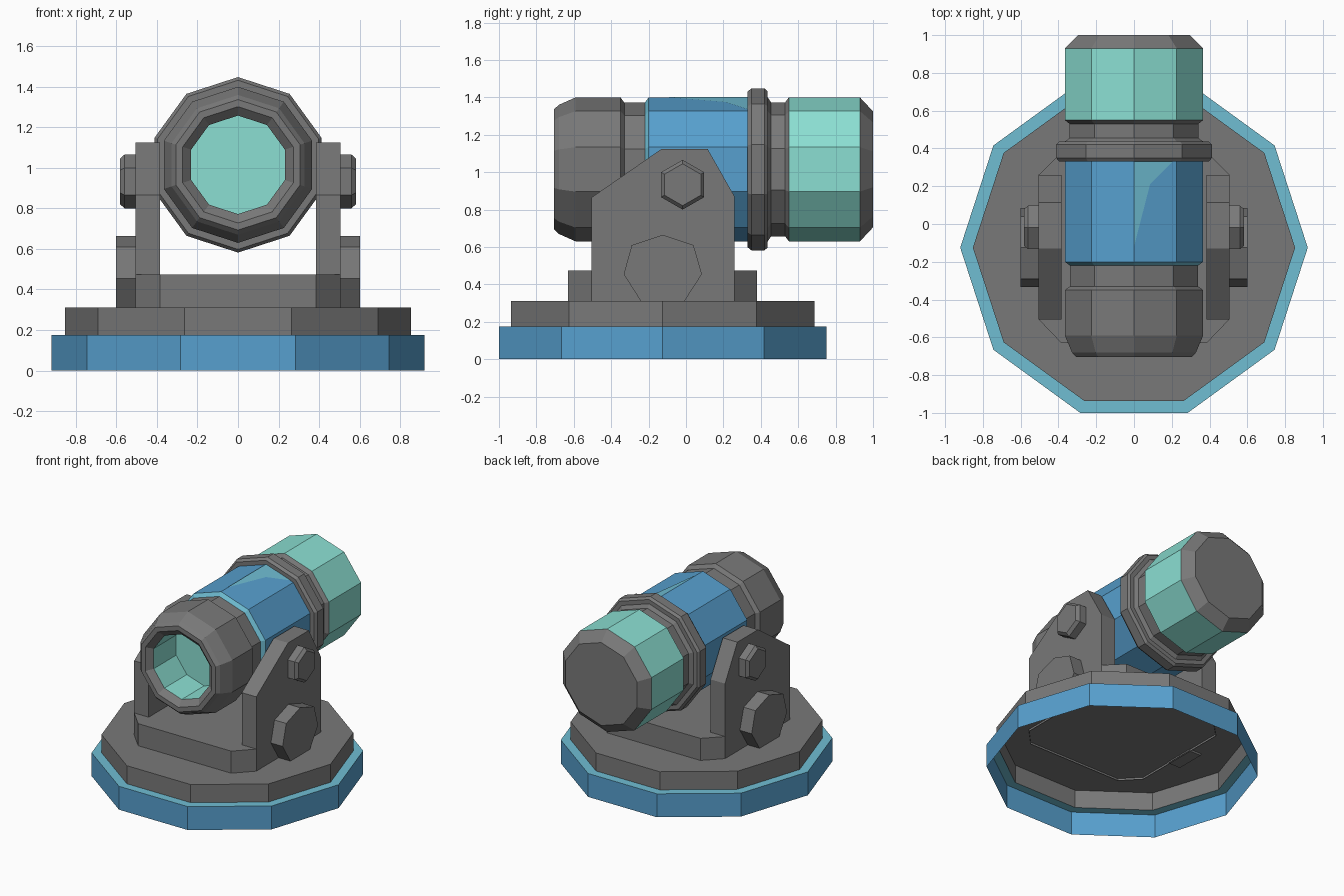
import bpy, bmesh, math

if "Cube" in bpy.data.objects:
    bpy.data.objects.remove(bpy.data.objects["Cube"])


def mat(name, rgb):
    m = bpy.data.materials.new(name)
    m.diffuse_color = (*rgb, 1)
    m.use_nodes = True
    m.node_tree.nodes["Principled BSDF"].inputs["Base Color"].default_value = m.diffuse_color
    return m


GRAY, BLUE, PALE, MINT = range(4)
MATS = [mat("gray metal", (0.19, 0.19, 0.19)),
        mat("blue paint", (0.095, 0.35, 0.62)),
        mat("pale blue trim", (0.16, 0.51, 0.65)),
        mat("mint glow", (0.26, 0.74, 0.65))]


def finish(name, bm, mirror=False):
    me = bpy.data.meshes.new(name)
    bm.to_mesh(me)
    bm.free()
    for m in MATS:
        me.materials.append(m)
    ob = bpy.data.objects.new(name, me)
    bpy.context.collection.objects.link(ob)
    if mirror:
        ob.modifiers.new("mirror", 'MIRROR').use_axis[0] = True
    return ob


def lathe(name, profile, axis, centre, n=10, start=None, end=None):
    """Profile of (position, radius, colour of the band that follows)."""
    bm = bmesh.new()
    rings = []
    for p, r, _ in profile:
        ring = []
        for j in range(n):
            a = math.tau * j / n
            if axis == 'z':
                co = (r * math.cos(a), centre + r * math.sin(a), p)
            else:
                co = (r * math.sin(a), p, centre + r * math.cos(a))
            ring.append(bm.verts.new(co))
        rings.append(ring)
    for i in range(len(rings) - 1):
        for j in range(n):
            k = (j + 1) % n
            f = bm.faces.new((rings[i][j], rings[i][k], rings[i + 1][k], rings[i + 1][j]))
            f.material_index = profile[i][2]
    if start is not None:
        bm.faces.new(rings[0][::-1]).material_index = start
    if end is not None:
        bm.faces.new(rings[-1]).material_index = end
    return finish(name, bm)


def side_prism(name, sections):
    """Loft of (x, outline of (y, z)) sections, mirrored to both sides."""
    bm = bmesh.new()
    rings = [[bm.verts.new((x, y, z)) for y, z in pts] for x, pts in sections]
    n = len(rings[0])
    for a, b in zip(rings, rings[1:]):
        for j in range(n):
            k = (j + 1) % n
            bm.faces.new((a[j], a[k], b[k], b[j]))
    bm.faces.new(rings[0])
    bm.faces.new(rings[-1])
    bmesh.ops.recalc_face_normals(bm, faces=bm.faces)
    return finish(name, bm, True)


# Hollow stepped base, open underneath
lathe("base", [(0, 0.92, BLUE), (0.175, 0.92, PALE), (0.175, 0.853, GRAY),
               (0.31, 0.853, GRAY)], 'z', -0.125, end=GRAY)

# Pedestal plate with cut corners, open underneath
half = [(0.385, -0.63), (0.505, -0.505), (0.505, 0.26), (0.385, 0.38)]
outline = half + [(-x, y) for x, y in reversed(half)]
bm = bmesh.new()
low, high = [[bm.verts.new((x, y, z)) for x, y in outline] for z in (0.295, 0.475)]
for j in range(8):
    k = (j + 1) % 8
    bm.faces.new((low[j], low[k], high[k], high[j]))
bm.faces.new(high)
finish("pedestal", bm)

# Side brackets, bosses and hex bolts
bracket = [(-0.505, 0.31), (0.26, 0.31), (0.26, 0.87), (0.115, 1.125),
           (-0.13, 1.125), (-0.505, 0.865)]
side_prism("bracket", [(0.385, bracket), (0.505, bracket)])

boss = [(-0.235, 0.30), (-0.015, 0.30), (0.085, 0.455), (0.04, 0.61),
        (-0.125, 0.665), (-0.29, 0.61), (-0.333, 0.455)]
side_prism("boss", [(0.50, boss), (0.602, boss)])


def hexagon(r):
    return [(-0.018 + r * math.sin(math.tau * i / 6),
             0.933 + r * math.cos(math.tau * i / 6)) for i in range(6)]


side_prism("bolt", [(0.50, hexagon(0.133)), (0.56, hexagon(0.133)), (0.582, hexagon(0.112))])

# Barrel parts along y
Z = 1.015
lathe("muzzle", [(-0.40, 0.243, MINT), (-0.665, 0.243, GRAY), (-0.705, 0.287, GRAY),
                 (-0.705, 0.322, GRAY), (-0.68, 0.345, GRAY), (-0.59, 0.385, GRAY),
                 (-0.35, 0.385, GRAY), (-0.33, 0.357, GRAY), (-0.22, 0.357, GRAY)],
      'y', Z, start=MINT)
lathe("barrel_body", [(-0.22, 0.357, PALE), (-0.20, 0.385, BLUE), (0.335, 0.385, BLUE)], 'y', Z)
lathe("collar", [(0.33, 0.385, GRAY), (0.33, 0.417, GRAY), (0.35, 0.433, GRAY),
                 (0.42, 0.433, GRAY), (0.437, 0.417, GRAY), (0.437, 0.385, GRAY),
                 (0.455, 0.358, GRAY), (0.53, 0.358, GRAY), (0.55, 0.385, GRAY)], 'y', Z)
lathe("rear_cell", [(0.55, 0.385, MINT), (0.93, 0.385, GRAY), (1.0, 0.31, GRAY)],
      'y', Z, end=GRAY)

# Thin pale highlight plate on the top right facet of the barrel
bm = bmesh.new()
slope = math.tan(math.radians(18))
pts = [(0, -0.12), (0.085, 0.21), (0.205, 0.33), (0, 0.33)]
face = bm.faces.new([bm.verts.new((x, y, Z + 0.388 - x * slope)) for x, y in pts])
face.material_index = PALE
finish("paint_patch", bm)
